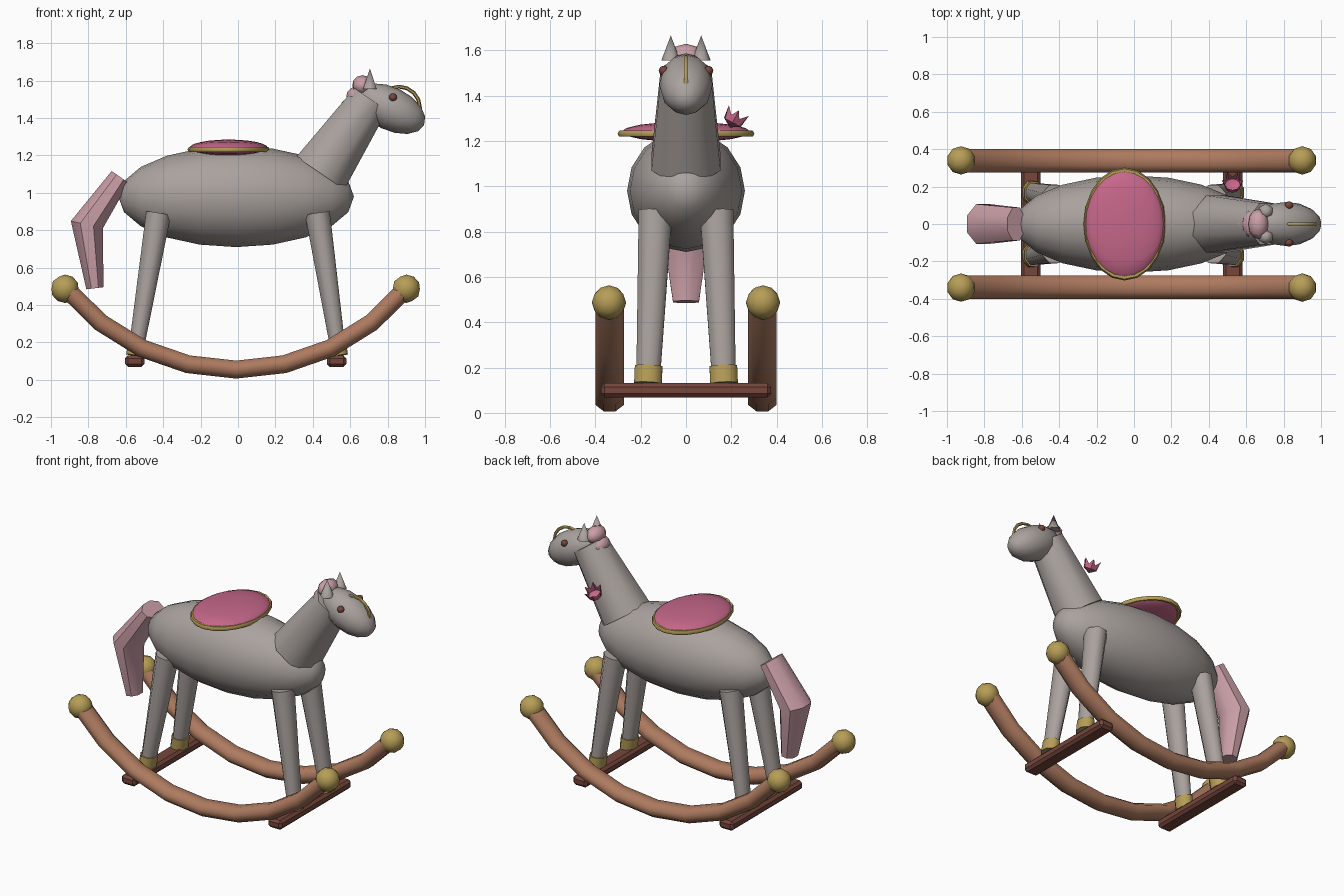
import bpy, bmesh, math
from mathutils import Vector, Matrix

if "Cube" in bpy.data.objects:
    bpy.data.objects.remove(bpy.data.objects["Cube"])


def material(name, rgb):
    m = bpy.data.materials.new(name)
    m.diffuse_color = (*rgb, 1)
    m.use_nodes = True
    m.node_tree.nodes["Principled BSDF"].inputs["Base Color"].default_value = m.diffuse_color
    return m


GREY = material("warm grey", (0.40, 0.36, 0.34))
WOOD = material("brown wood", (0.42, 0.195, 0.115))
DARK = material("dark red brown", (0.18, 0.062, 0.045))
GOLD = material("gold", (0.47, 0.34, 0.095))
BLUSH = material("pale pink", (0.60, 0.35, 0.39))
ROSE = material("rose pink", (0.56, 0.135, 0.25))


def finish(name, bm, mat, angle=60):
    bmesh.ops.recalc_face_normals(bm, faces=bm.faces)
    me = bpy.data.meshes.new(name)
    bm.to_mesh(me)
    bm.free()
    me.materials.append(mat)
    ob = bpy.data.objects.new(name, me)
    bpy.context.collection.objects.link(ob)
    bpy.ops.object.select_all(action='DESELECT')
    ob.select_set(True)
    bpy.context.view_layer.objects.active = ob
    bpy.ops.object.shade_smooth_by_angle(angle=math.radians(angle))
    return ob


def ball(name, loc, radii, mat, pitch=0, seg=12, rings=8):
    """Ellipsoid with its poles along x, pitched about y."""
    bm = bmesh.new()
    bmesh.ops.create_uvsphere(bm, u_segments=seg, v_segments=rings, radius=1)
    bm.transform(Matrix.Translation(loc) @ Matrix.Rotation(math.radians(pitch), 4, 'Y')
                 @ Matrix.Diagonal((*radii, 1)) @ Matrix.Rotation(math.pi / 2, 4, 'Y'))
    return finish(name, bm, mat)


def tube(name, path, radii, mat, sides=8, angle=60):
    """Loft in a plane of constant-ish y: radii are (in-plane, sideways)."""
    bm = bmesh.new()
    pts = [Vector(p) for p in path]
    rows = []
    for i, p in enumerate(pts):
        t = (pts[min(i + 1, len(pts) - 1)] - pts[max(i - 1, 0)]).normalized()
        n = t.cross(Vector((0, 1, 0))).normalized()
        b = t.cross(n)
        a, w = radii[i]
        row = []
        for k in range(sides):
            ang = 2 * math.pi * (k + 0.5) / sides
            row.append(bm.verts.new(p + n * a * math.cos(ang) + b * w * math.sin(ang)))
        rows.append(row)
    for r, s in zip(rows, rows[1:]):
        for k in range(sides):
            j = (k + 1) % sides
            bm.faces.new((r[k], r[j], s[j], s[k]))
    bm.faces.new(rows[0])
    bm.faces.new(rows[-1])
    return finish(name, bm, mat, angle)


def ring(name, matrix, ra, rb, r, mat, seg=20, sides=6):
    """Elliptical ring in its local xy plane."""
    bm = bmesh.new()
    grid = []
    for i in range(seg):
        a = 2 * math.pi * i / seg
        grid.append([bm.verts.new(((ra + r * math.cos(c)) * math.cos(a),
                                   (rb + r * math.cos(c)) * math.sin(a), r * math.sin(c)))
                     for c in (2 * math.pi * k / sides for k in range(sides))])
    for i in range(seg):
        g, h = grid[i], grid[(i + 1) % seg]
        for k in range(sides):
            j = (k + 1) % sides
            bm.faces.new((g[k], h[k], h[j], g[j]))
    bm.transform(matrix)
    return finish(name, bm, mat)


# Body, neck and head
ball("body", (-0.01, 0, 0.98), (0.63, 0.26, 0.27), GREY, seg=16, rings=10)
tube("neck", [(0.44, 0, 1.105), (0.71, 0, 1.50)], [(0.168, 0.165), (0.115, 0.12)], GREY)
ball("head", (0.815, 0, 1.45), (0.20, 0.118, 0.115), GREY, pitch=26)

# Bridle ring standing in the middle plane of the head
ring("bridle", Matrix.Translation((0.86, 0, 1.455)) @ Matrix.Rotation(math.pi / 2, 4, 'X'),
     0.113, 0.113, 0.01, GOLD, seg=16)

# Ears and eyes
for s in (-1, 1):
    side = "left" if s > 0 else "right"
    bm = bmesh.new()
    bmesh.ops.create_cone(bm, cap_ends=True, segments=6, radius1=0.042, radius2=0, depth=0.11)
    bm.transform(Matrix.Translation((0.705, s * 0.067, 1.61)))
    finish(side + "_ear", bm, GREY)
    ball(side + "_eye", (0.828, s * 0.099, 1.51), (0.022,) * 3, DARK, seg=8, rings=6)

# Mane: a row of beads down the back of the neck
for i in range(5):
    f = i / 4
    r = 0.054 - 0.012 * f
    ball(f"mane_{i + 1}", (0.665 - 0.14 * f, 0, 1.575 - 0.235 * f), (r, r * 1.5, r), BLUSH,
         seg=8, rings=6)

# Tail
tube("tail", [(-0.63, 0, 1.085), (-0.808, 0, 0.83), (-0.765, 0, 0.49)],
     [(0.06, 0.095), (0.095, 0.115), (0.05, 0.062)], BLUSH, angle=40)

# Saddle cushion with gold trim
ball("saddle", (-0.05, 0, 1.24), (0.21, 0.285, 0.045), ROSE, seg=16, rings=12)
ring("saddle_trim", Matrix.Translation((-0.05, 0, 1.232)), 0.205, 0.287, 0.015, GOLD)

# Flower: small cup with a jagged rim
bm = bmesh.new()
tip = bm.verts.new((0, 0, -0.04))
n = 12
low = [bm.verts.new((0.042 * math.cos(a), 0.042 * math.sin(a), -0.015))
       for a in (2 * math.pi * k / n for k in range(n))]
rim = [bm.verts.new((r * math.cos(a), r * math.sin(a), z)) for a, r, z in
       ((2 * math.pi * k / n, (0.058, 0.04)[k % 2], (0.045, 0.012)[k % 2]) for k in range(n))]
for k in range(n):
    j = (k + 1) % n
    bm.faces.new((tip, low[j], low[k]))
    bm.faces.new((low[k], low[j], rim[j], rim[k]))
bm.transform(Matrix.Translation((0.527, 0.212, 1.295)) @ Matrix.Rotation(-0.5, 4, 'X'))
finish("flower", bm, ROSE, 30)

# Legs with gold cuffs
for end, sx, foot in (("front", 1, 0.54), ("back", -1, 0.55)):
    for s in (-1, 1):
        side = "left" if s > 0 else "right"
        top = Vector((sx * 0.425, s * 0.135, 0.89))
        bot = Vector((sx * foot, s * 0.168, 0.13))
        tube(f"{end}_{side}_leg", [top, bot], [(0.072, 0.08), (0.042, 0.056)], GREY)
        cuff = bot.lerp(top, 0.1)
        tube(f"{end}_{side}_cuff", [bot, cuff], [(0.052, 0.066), (0.052, 0.066)], GOLD)

# Cross bars between the rockers
for name, x in (("front_crossbar", 0.527), ("back_crossbar", -0.552)):
    bm = bmesh.new()
    bmesh.ops.create_cube(bm, size=1)
    bm.transform(Matrix.Translation((x, 0, 0.10)) @ Matrix.Diagonal((0.104, 0.75, 0.062, 1)))
    bmesh.ops.bevel(bm, geom=bm.edges[:], offset=0.016, segments=1, affect='EDGES')
    finish(name, bm, DARK, 30)

# Curved rockers with gold end knobs
R, HALF = 1.17, math.radians(51)
for s in (-1, 1):
    side = "left" if s > 0 else "right"
    angles = [HALF * (k / 4 - 1) for k in range(9)]
    path = [(-0.01 + R * math.sin(a), s * 0.337, 1.225 - R * math.cos(a)) for a in angles]
    tube(side + "_rocker", path, [(0.052, 0.068)] * 9, WOOD)
    for end, x in (("back", -0.925), ("front", 0.90)):
        bm = bmesh.new()
        bmesh.ops.create_icosphere(bm, subdivisions=2, radius=0.076)
        bm.transform(Matrix.Translation((x, s * 0.34, 0.487)))
        finish(f"{end}_{side}_knob", bm, GOLD, 30)
